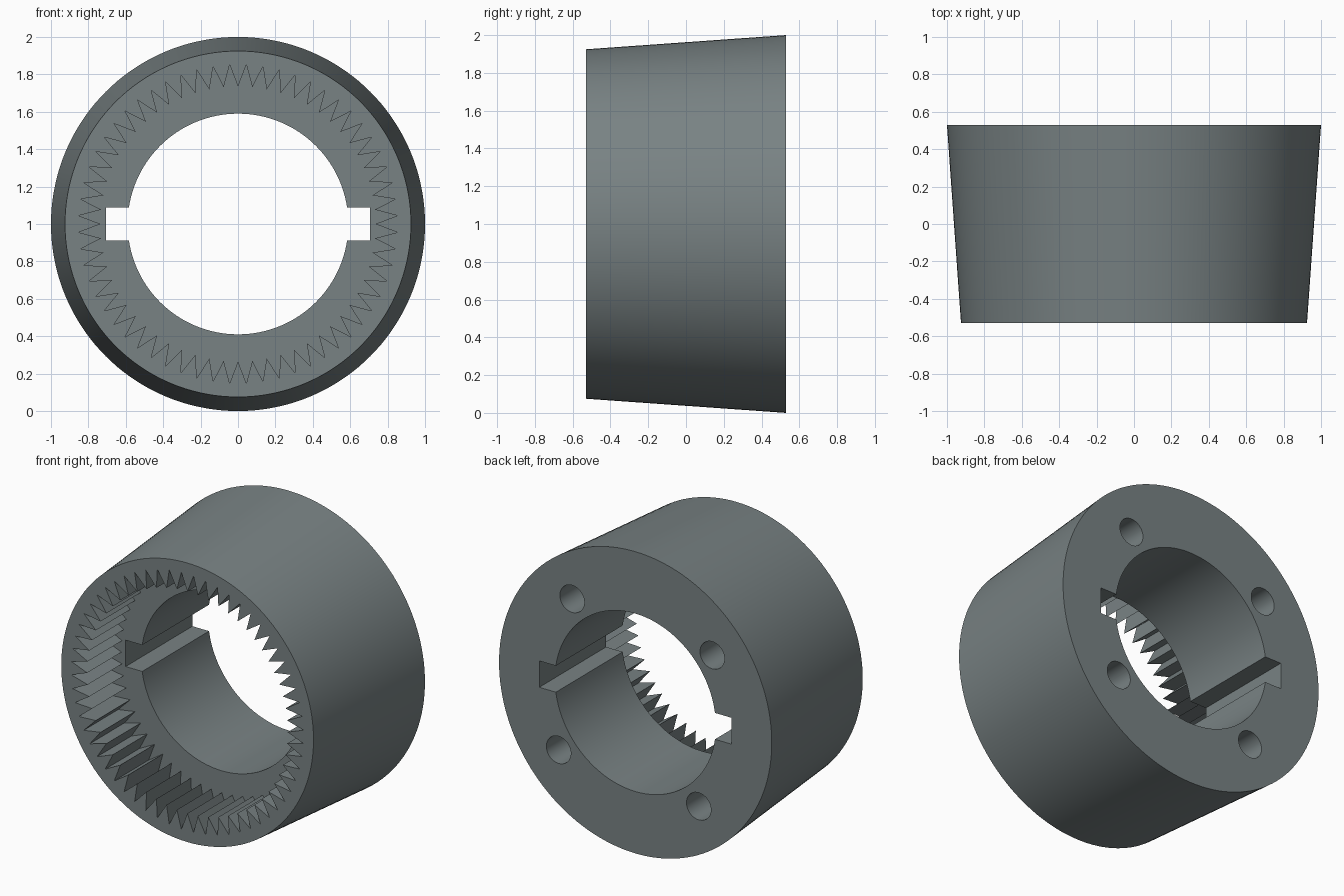
import bpy, bmesh
from math import sin, cos, pi, radians

if "Cube" in bpy.data.objects:
    bpy.data.objects.remove(bpy.data.objects["Cube"])

Y_FRONT, Y_BACK, Y_FLOOR, CZ = -0.53, 0.53, -0.17, 1.0
TEETH = 60

steel = bpy.data.materials.new("steel grey")
steel.diffuse_color = (0.19, 0.225, 0.23, 1)
steel.use_nodes = True
steel.node_tree.nodes["Principled BSDF"].inputs["Base Color"].default_value = steel.diffuse_color


def circle(r, n, cx=0.0, cz=CZ):
    return [(cx + r * cos(2 * pi * i / n), cz + r * sin(2 * pi * i / n)) for i in range(n)]


def loft(name, front, back, y0, y1):
    """Closed solid between two matching xz outlines."""
    bm = bmesh.new()
    a = [bm.verts.new((x, y0, z)) for x, z in front]
    b = [bm.verts.new((x, y1, z)) for x, z in back]
    n = len(a)
    bm.faces.new(a)
    bm.faces.new(b[::-1])
    for i in range(n):
        bm.faces.new((a[i], b[i], b[(i + 1) % n], a[(i + 1) % n]))
    bmesh.ops.recalc_face_normals(bm, faces=bm.faces)
    mesh = bpy.data.meshes.new(name)
    bm.to_mesh(mesh)
    bm.free()
    mesh.materials.append(steel)
    ob = bpy.data.objects.new(name, mesh)
    bpy.context.collection.objects.link(ob)
    return ob


# tapered outer body
body = loft("ring_body", circle(0.925, 144), circle(1.0, 144), Y_FRONT, Y_BACK)

# toothed recess, open at the front
zigzag = []
for i in range(2 * TEETH):
    r, a = (0.853 if i % 2 else 0.735), pi * i / TEETH
    zigzag.append((r * cos(a), CZ + r * sin(a)))
cutters = [loft("tooth_cutter", zigzag, zigzag, Y_FRONT - 0.1, Y_FLOOR)]

# through bore and the two opposite keyways
bore = circle(0.59, 128)
cutters.append(loft("bore_cutter", bore, bore, Y_FRONT - 0.2, Y_BACK + 0.1))
slot = [(-0.705, CZ - 0.0875), (0.705, CZ - 0.0875), (0.705, CZ + 0.0875), (-0.705, CZ + 0.0875)]
cutters.append(loft("keyway_cutter", slot, slot, Y_FRONT - 0.3, Y_BACK + 0.2))

# four blind holes in the back face
for k in range(4):
    a = radians(50.5 + 90 * k)
    hole = circle(0.09, 40, 0.73 * cos(a), CZ + 0.73 * sin(a))
    cutters.append(loft("hole_cutter", hole, hole, Y_BACK - 0.45, Y_BACK + 0.1))

bpy.context.view_layer.objects.active = body
body.select_set(True)
for c in cutters:
    mod = body.modifiers.new("cut", 'BOOLEAN')
    mod.operation, mod.solver, mod.object = 'DIFFERENCE', 'EXACT', c
    bpy.ops.object.modifier_apply(modifier=mod.name)
    bpy.data.objects.remove(c)

bpy.ops.object.shade_smooth_by_angle(angle=radians(20))
